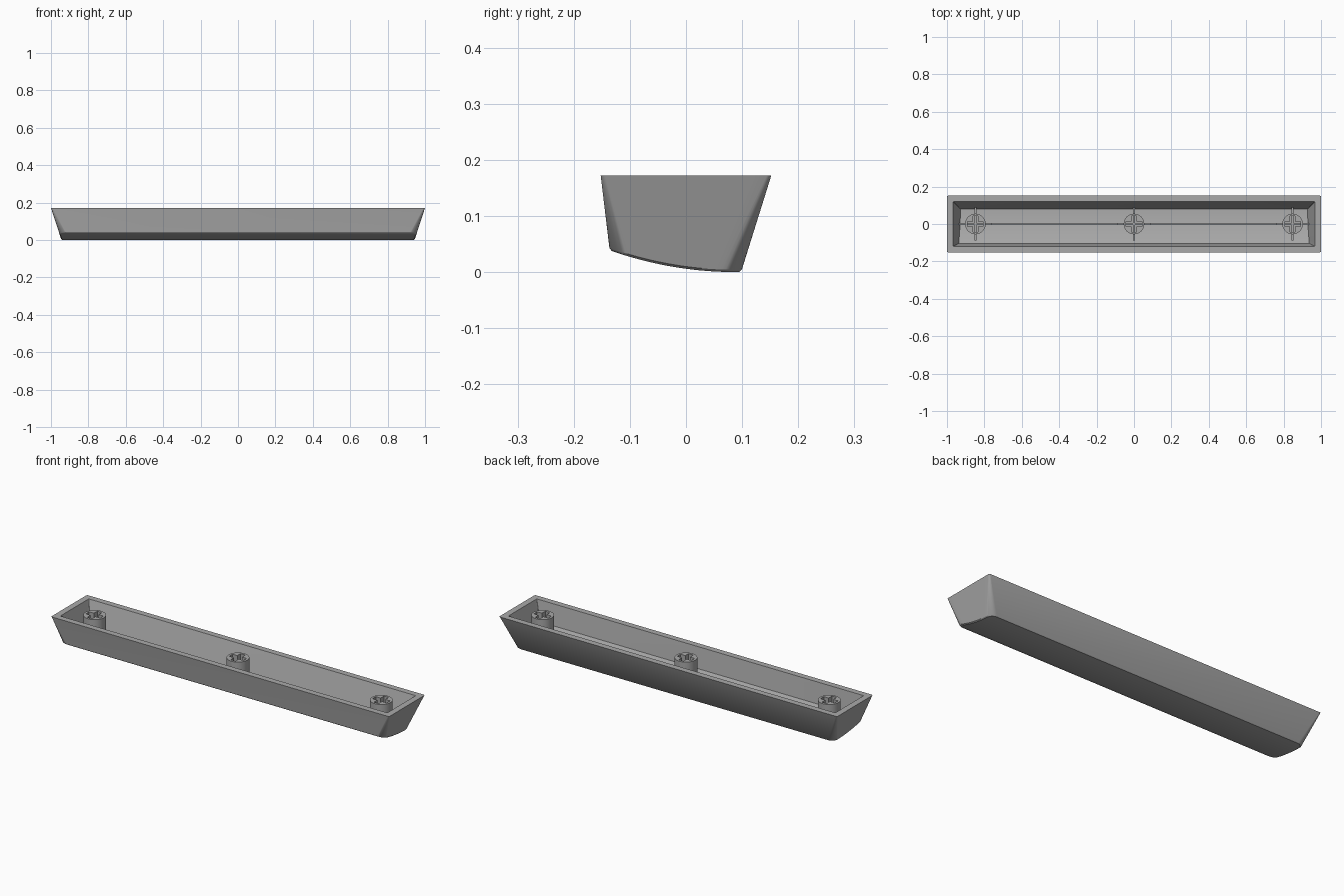
import bpy, bmesh, math

if "Cube" in bpy.data.objects:
    bpy.data.objects.remove(bpy.data.objects["Cube"])

H = 0.172                       # rim height
grey = bpy.data.materials.new("mid grey")
grey.diffuse_color = (0.4, 0.4, 0.4, 1)
grey.use_nodes = True
grey.node_tree.nodes["Principled BSDF"].inputs["Base Color"].default_value = grey.diffuse_color


def curve(y):
    """Height of the gently curved underside."""
    return 0.79 * (y - 0.085) ** 2


def half_ring(x, y0, y1, r, z):
    """Right half of a rounded rectangle, front to back; x and z may depend on height/depth."""
    pts = []
    for i in range(9):
        a = math.radians(-90 + 90 * i / 8)
        pts.append((x - r + r * math.cos(a), y0 + r + r * math.sin(a)))
    for i in range(1, 12):
        pts.append((x, y0 + r + (y1 - y0 - 2 * r) * i / 12))
    for i in range(9):
        a = math.radians(90 * i / 8)
        pts.append((x - r + r * math.cos(a), y1 - r + r * math.sin(a)))
    out = []
    for px, py in pts:
        pz = z(py)
        out.append((px + (0.055 * pz / H if pz < H - 0.001 else 0), py, pz))
    return out


def finish(bm, name, angle=30):
    bmesh.ops.remove_doubles(bm, verts=bm.verts, dist=0.00001)
    bmesh.ops.recalc_face_normals(bm, faces=bm.faces)
    me = bpy.data.meshes.new(name)
    bm.to_mesh(me)
    bm.free()
    me.materials.append(grey)
    ob = bpy.data.objects.new(name, me)
    bpy.context.collection.objects.link(ob)
    bpy.ops.object.select_all(action='DESELECT')
    ob.select_set(True)
    bpy.context.view_layer.objects.active = ob
    bpy.ops.object.shade_smooth_by_angle(angle=math.radians(angle))
    return ob


# Hollow shell: underside -> outer wall -> rim -> inner wall -> cavity floor
def floor_z(y):
    return curve(y) + 0.035


rings = [
    half_ring(0.940, -0.132, 0.095, 0.033, curve),
    half_ring(0.944, -0.1365, 0.0995, 0.036, lambda y: curve(y) + 0.004),
    half_ring(1.0, -0.152, 0.152, 0.008, lambda y: H),
    half_ring(0.967, -0.120, 0.120, 0.003, lambda y: H),
    half_ring(0.917, -0.104, 0.080, 0.003, floor_z),
]
bm = bmesh.new()
loops = []
for ring in rings:
    right = [bm.verts.new(p) for p in ring]
    left = [bm.verts.new((-x, y, z)) for x, y, z in ring]
    loops.append(right + left[::-1])
n = len(loops[0])
for a, b in zip(loops, loops[1:]):
    for i in range(n):
        j = (i + 1) % n
        bm.faces.new((a[i], a[j], b[j], b[i]))
for loop in (loops[0], loops[-1]):          # strips across underside and floor
    for i in range(n // 2 - 1):
        bm.faces.new((loop[i], loop[i + 1], loop[n - 2 - i], loop[n - 1 - i]))
finish(bm, "key_shell")


# Stems: round posts with a cross shaped socket
def stem(name, cx):
    top, base, socket = 0.164, 0.035, 0.06
    r, a, w = 0.055, 0.042, 0.014
    circle = [(r * math.cos(math.tau * i / 48), r * math.sin(math.tau * i / 48))
              for i in range(48)]
    cross = []
    for k in range(4):
        c, s = round(math.cos(k * math.pi / 2)), round(math.sin(k * math.pi / 2))
        cross += [(x * c - y * s, x * s + y * c) for x, y in ((a, -w), (a, w), (w, w))]
    bm = bmesh.new()
    edges = []
    for outline, low in ((circle, base), (cross, socket)):
        up = [bm.verts.new((cx + x, y, top)) for x, y in outline]
        dn = [bm.verts.new((cx + x, y, low)) for x, y in outline]
        m = len(up)
        for i in range(m):
            j = (i + 1) % m
            edges.append(bm.edges.new((up[i], up[j])))
            bm.faces.new((dn[i], dn[j], up[j], up[i]))
        bm.faces.new(dn)
    bmesh.ops.triangle_fill(bm, edges=edges, use_beauty=True)
    finish(bm, name)


# Low ribs on the cavity floor
def rib(name, cx, sx, sy, z0, z1):
    bm = bmesh.new()
    bmesh.ops.create_cube(bm, size=1)
    for v in bm.verts:
        v.co = (cx + v.co.x * sx, v.co.y * sy, z1 if v.co.z > 0 else z0)
    finish(bm, name)


rib("long_rib", 0, 1.86, 0.012, 0.03, 0.054)
for side, cx in (("left", -0.848), ("middle", 0), ("right", 0.848)):
    stem(side + "_stem", cx)
    rib(side + "_cross_rib", cx, 0.012, 0.174, 0.03, 0.07)
    rib(side + "_side_rib", cx, 0.174, 0.012, 0.03, 0.07)
